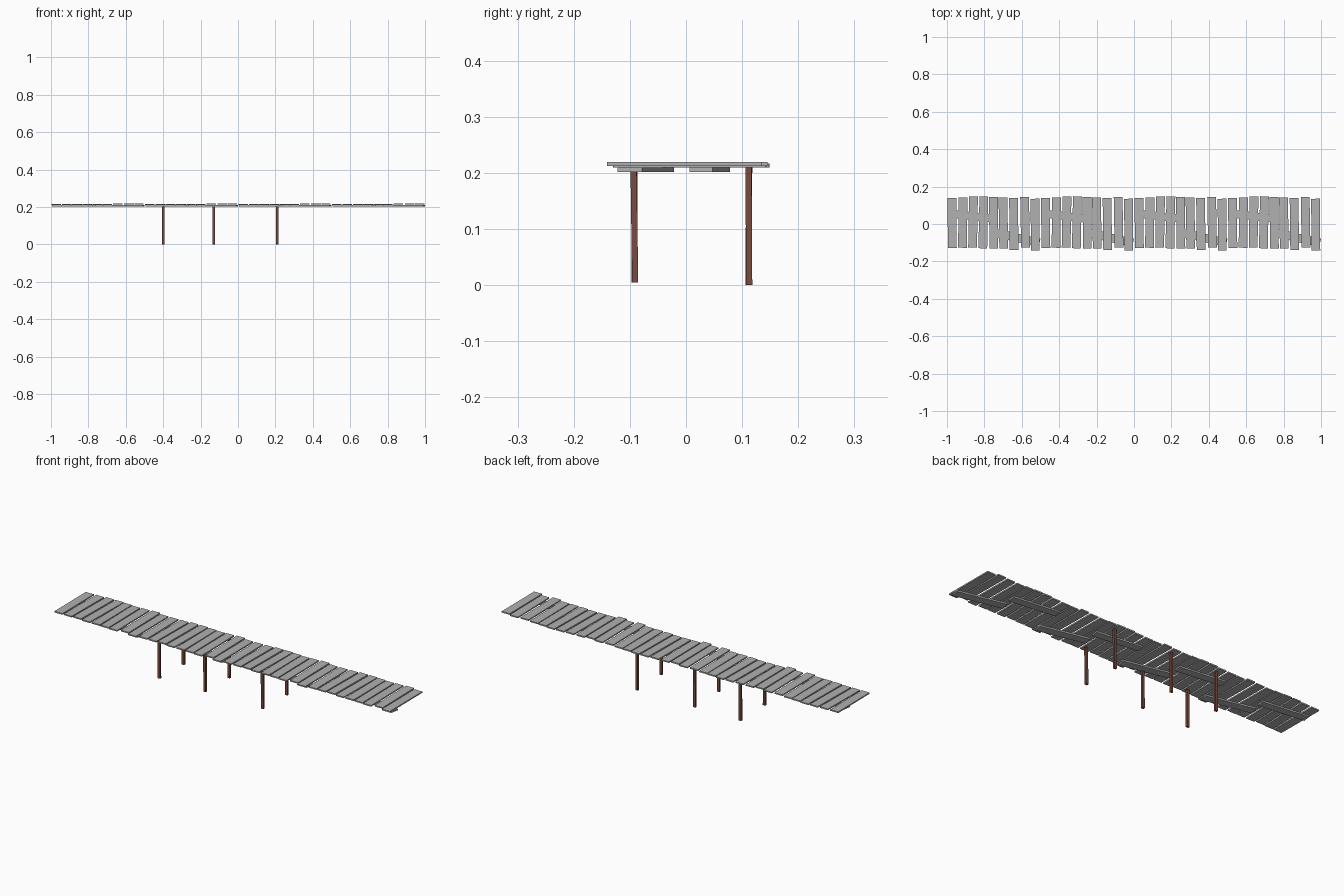
import bpy, math
from mathutils import Matrix, Vector


def material(name, rgb):
    m = bpy.data.materials.new(name)
    m.diffuse_color = (*rgb, 1)
    return m


GREY = material("weathered grey wood", (0.44, 0.44, 0.44))
BROWN = material("dark brown wood", (0.19, 0.07, 0.045))


def box(name, center, size, mat, rot=(0, 0, 0)):
    """Box mesh with its size baked in, turned about its own centre."""
    x, y, z = (s / 2 for s in size)
    verts = [(a * x, b * y, c * z) for a in (-1, 1) for b in (-1, 1) for c in (-1, 1)]
    faces = [(0, 1, 3, 2), (4, 6, 7, 5), (0, 4, 5, 1), (2, 3, 7, 6), (0, 2, 6, 4), (1, 5, 7, 3)]
    me = bpy.data.meshes.new(name)
    me.from_pydata(verts, [], faces)
    me.materials.append(mat)
    ob = bpy.data.objects.new(name, me)
    ob.location = center
    ob.rotation_euler = rot
    bpy.context.collection.objects.link(ob)
    return ob


# Deck planks of one section: start x, near y, far y, turn, raised height
PLANKS = [
    (0.003, -0.128, 0.140, 0.010, 0.0),
    (0.060, -0.127, 0.142, -0.012, 0.0),
    (0.115, -0.125, 0.147, -0.018, 0.0005),
    (0.170, -0.130, 0.148, -0.020, 0.0),
    (0.225, -0.130, 0.144, 0.008, 0.0005),
    (0.277, -0.130, 0.141, 0.015, 0.0),
    (0.333, -0.138, 0.140, 0.012, 0.0025),
    (0.393, -0.126, 0.145, 0.018, 0.0028),
    (0.447, -0.141, 0.135, 0.006, 0.0025),
]


# Four identical deck sections, each with two crooked boards beneath
for s in range(4):
    x0 = -1 + 0.5 * s
    for px, near, far, turn, lift in PLANKS:
        box("deck_plank", (x0 + px + 0.0245, (near + far) / 2, 0.2132 + lift),
            (0.047, far - near, 0.0068), GREY, (0, 0, turn))
    box("under_board_back", (x0 + 0.135, 0.042, 0.2058), (0.255, 0.042, 0.0075),
        GREY, (0, 0, -0.12))
    box("under_board_front", (x0 + 0.368, -0.072, 0.2058), (0.26, 0.045, 0.0075),
        GREY, (0, 0, -0.22))

# Three pairs of thin posts, leaning very slightly
for i, x in enumerate((-0.40, -0.13, 0.21)):
    lean = (i - 1) * 0.006
    box("front_post", (x, -0.092, 0.104), (0.014, 0.011, 0.198), BROWN, (0.008 + lean, 0, 0))
    box("back_post", (x, 0.112, 0.105), (0.014, 0.011, 0.209), BROWN, (lean, 0.004, 0))
